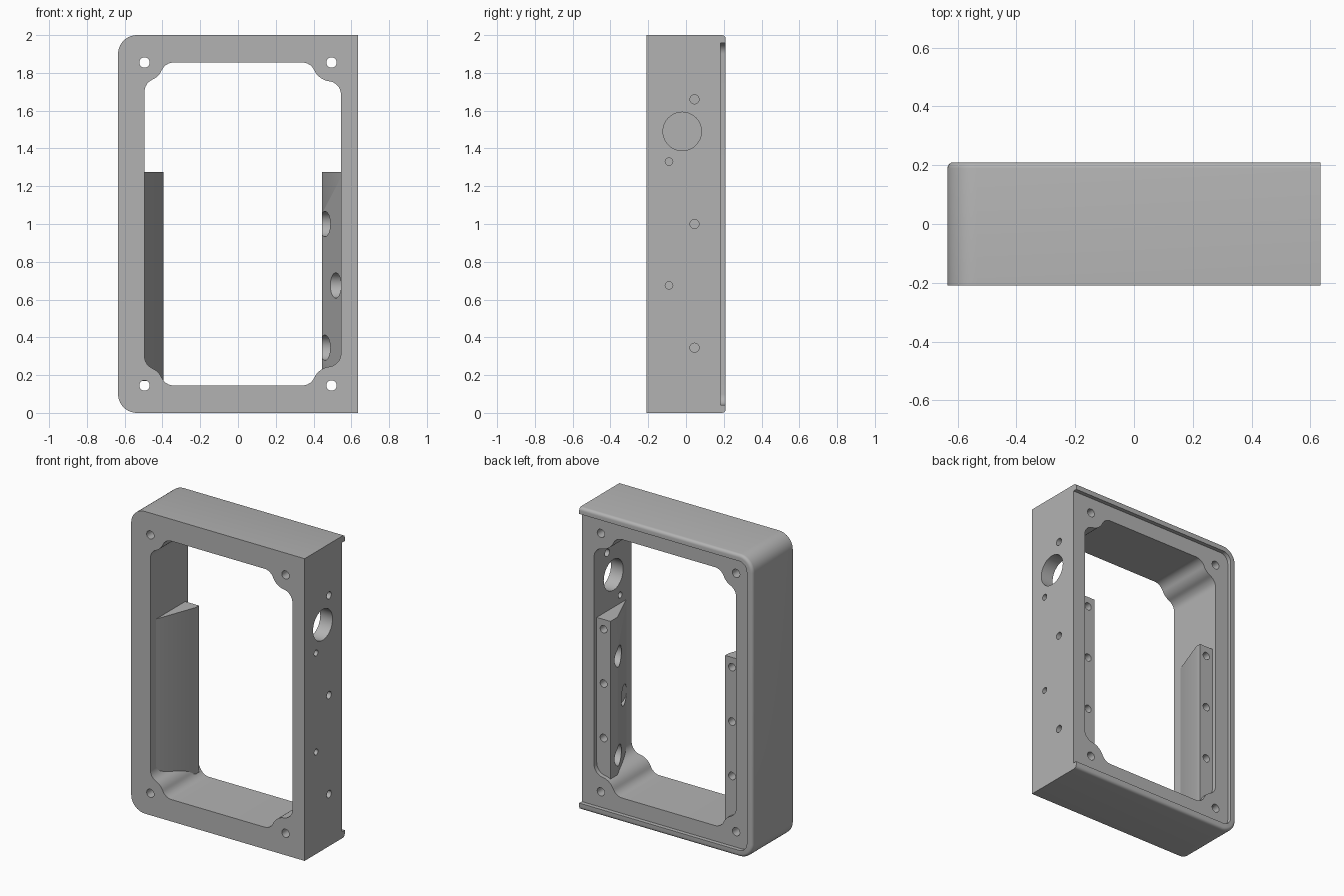
import bpy, bmesh
from math import sin, cos, pi, atan2, sqrt, radians
from mathutils import Vector, Matrix

cube = bpy.data.objects.get("Cube")
if cube:
    bpy.data.objects.remove(cube, do_unlink=True)

grey = bpy.data.materials.new("plain grey")
grey.use_nodes = True
colour = (0.45, 0.45, 0.45, 1)
grey.diffuse_color = colour
grey.node_tree.nodes["Principled BSDF"].inputs["Base Color"].default_value = colour

HALF_X, HALF_Y, HEIGHT = 0.635, 0.21, 2.0
HOLE_X, HOLE_Z = 0.495, 0.855      # screw boss, measured from the frame centre
BOSS_R, FILLET_R = 0.1, 0.07


def make_object(name, bm):
    bmesh.ops.recalc_face_normals(bm, faces=bm.faces)
    mesh = bpy.data.meshes.new(name)
    bm.to_mesh(mesh)
    bm.free()
    mesh.materials.append(grey)
    obj = bpy.data.objects.new(name, mesh)
    bpy.context.collection.objects.link(obj)
    return obj


def loft(name, layers):
    """Join equal-length 3D outlines into a closed solid."""
    bm = bmesh.new()
    rings = [[bm.verts.new(p) for p in layer] for layer in layers]
    for a, b in zip(rings, rings[1:]):
        for i in range(len(a)):
            j = (i + 1) % len(a)
            bm.faces.new((a[i], a[j], b[j], b[i]))
    bm.faces.new(rings[0])
    bm.faces.new(rings[-1])
    return make_object(name, bm)


def cylinder(name, centre, radius, length, axis):
    bm = bmesh.new()
    turn = Matrix.Rotation(pi / 2, 4, 'Y' if axis == 'x' else 'X')
    bmesh.ops.create_cone(bm, cap_ends=True, segments=32, radius1=radius, radius2=radius,
                          depth=length, matrix=Matrix.Translation(centre) @ turn)
    return make_object(name, bm)


def arc(cx, cz, r, start, end, n):
    return [(cx + r * cos(start + (end - start) * i / n),
             cz + r * sin(start + (end - start) * i / n)) for i in range(n + 1)]


def outline(inset, y, right=HALF_X):
    """Rectangle with both -x corners rounded, inset on three sides."""
    r, x = 0.1 - inset, 0.1 - HALF_X
    pts = [(right, inset), (right, HEIGHT - inset)]
    pts += arc(x, HEIGHT - 0.1, r, pi / 2, pi, 10)
    pts += arc(x, 0.1, r, pi, 1.5 * pi, 10)
    return [(px, y, pz) for px, pz in pts]


def opening_corner(wall):
    """Quarter of the opening: fillet, curve round the screw boss, fillet."""
    reach = BOSS_R + FILLET_R
    ax, az = HOLE_X - sqrt(reach ** 2 - FILLET_R ** 2), HOLE_Z - FILLET_R
    bx = wall - FILLET_R
    bz = HOLE_Z - sqrt(reach ** 2 - (bx - HOLE_X) ** 2)
    t1 = atan2(HOLE_Z - az, HOLE_X - ax)
    t2 = atan2(HOLE_Z - bz, HOLE_X - bx)
    return (arc(ax, az, FILLET_R, pi / 2, t1, 8)
            + arc(HOLE_X, HOLE_Z, BOSS_R, t1 + pi, t2 + pi, 8)[1:]
            + arc(bx, bz, FILLET_R, t2, 0, 8)[1:])


def cut(obj, cutters):
    bpy.context.view_layer.objects.active = obj
    for c in cutters:
        mod = obj.modifiers.new("cut", 'BOOLEAN')
        mod.operation, mod.solver, mod.object = 'DIFFERENCE', 'EXACT', c
        bpy.ops.object.modifier_apply(modifier=mod.name)


# Frame block with a rounded back edge on three sides
E = 0.02
layers = [outline(0, -HALF_Y)]
for step in range(5):
    t = step / 4 * pi / 2
    layers.append(outline(E * (1 - cos(t)), HALF_Y - E + E * sin(t)))
frame = loft("frame", layers)

# Back recess, open towards +x
recess = loft("recess_cutter", [outline(0.043, 0.183, 0.8), outline(0.043, 0.3, 0.8)])

# Main opening
wide, narrow = opening_corner(0.545), opening_corner(0.495)
loop = (wide + [(x, -z) for x, z in reversed(wide)]
        + [(-x, -z) for x, z in narrow] + [(-x, z) for x, z in reversed(narrow)])
opening = loft("opening_cutter", [[(x, y, z + 1) for x, z in loop] for y in (-0.4, 0.4)])

# Corner screw holes
screws = [cylinder("screw_cutter", (sx * HOLE_X, 0, 1 + sz * HOLE_Z), 0.027, 1, 'y')
          for sx in (-1, 1) for sz in (-1, 1)]

# Holes through the +x wall: y, z, radius
side_holes = [(0.045, 1.66, 0.024), (-0.02, 1.49, 0.102), (-0.09, 1.33, 0.02),
              (0.045, 1.0, 0.024), (-0.09, 0.675, 0.02), (0.045, 0.345, 0.024)]
sides = [cylinder("side_cutter", (0.55, y, z), r, 0.4, 'x') for y, z, r in side_holes]
bores = [cylinder("bore_cutter", (0.445, y, z), 0.067, 0.2, 'x') for y, z, r in side_holes[3:]]


# Wedge ledges on the inner walls
def ledge(name, side, wall, flat_y, bottom):
    tip = wall - 0.1
    profile = [(wall + 0.015, -0.19), (tip, flat_y), (tip, 0.155), (wall + 0.015, 0.155)]
    return loft(name, [[(side * x, y, z) for x, y in profile] for z in (bottom, 1.275)])


left_ledge = ledge("left_ledge", 1, 0.545, 0.08, 0.215)
right_ledge = ledge("right_ledge", -1, 0.495, 0.12, 0.17)


def ledge_holes(x):
    return [cylinder("ledge_hole_cutter", (x, 0.155, z), 0.025, 0.16, 'y')
            for z in (0.49, 0.85, 1.21)]


left_holes, right_holes = ledge_holes(0.495), ledge_holes(-0.445)

cut(frame, [recess, opening] + screws + sides)
cut(left_ledge, bores + sides[3:] + left_holes)
cut(right_ledge, right_holes)

for c in [recess, opening] + screws + sides + bores + left_holes + right_holes:
    bpy.data.objects.remove(c, do_unlink=True)

# Smooth curves, sharp edges
bpy.ops.object.select_all(action='DESELECT')
for obj in (frame, left_ledge, right_ledge):
    obj.select_set(True)
bpy.context.view_layer.objects.active = frame
bpy.ops.object.shade_smooth_by_angle(angle=radians(30))
